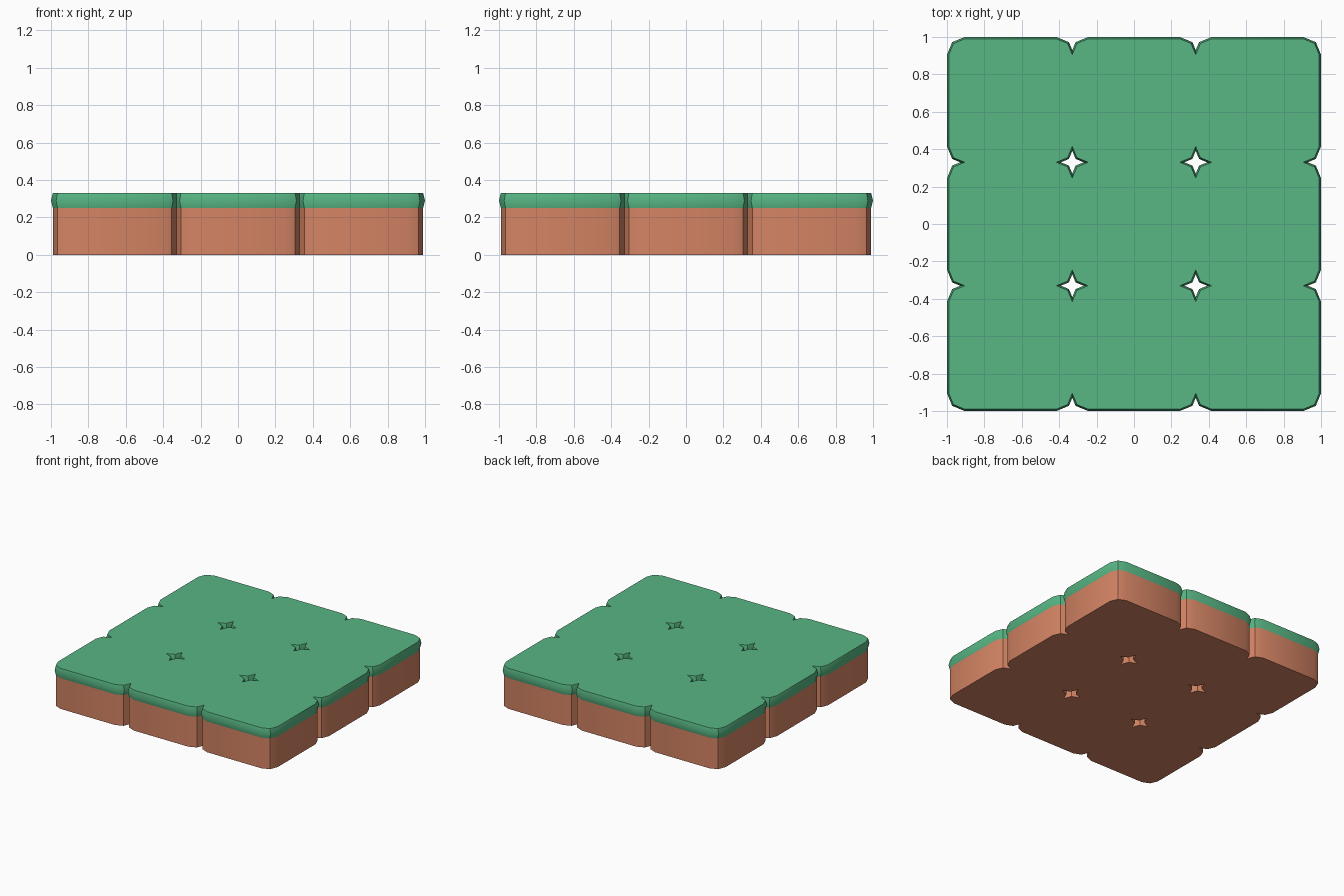
import bpy, bmesh, math

if "Cube" in bpy.data.objects:
    bpy.data.objects.remove(bpy.data.objects["Cube"])

H, R = 0.33, 0.085          # tile half size and corner radius
C = H - R                   # corner arc centre
RINGS = [(0.0, 0.0), (0.25, 0.0), (0.29, 0.01), (0.33, 0.0)]   # height, bulge
DIRS = [(1, 0), (0, 1), (-1, 0), (0, -1)]


def srgb(r, g, b):
    f = lambda v: v / 12.92 if v <= 0.04045 else ((v + 0.055) / 1.055) ** 2.4
    return (f(r / 255), f(g / 255), f(b / 255), 1)


def material(name, col):
    m = bpy.data.materials.new(name)
    m.diffuse_color = col
    m.use_nodes = True
    m.node_tree.nodes["Principled BSDF"].inputs["Base Color"].default_value = m.diffuse_color
    return m


def outline(bulge, joined):
    """Rounded square; a bulging corner is clipped where a neighbour tile joins."""
    m = C + (R + bulge) * math.sqrt(0.5)
    slide = C + (m - C) * bulge / (H + bulge - m)
    pts = []
    for k in range(4):
        a = (H, slide) if joined[k] else (H + bulge, C)
        b = (slide, H) if joined[(k + 1) % 4] else (C, H + bulge)
        ux, uy = DIRS[k]
        for x, y in (a, (m, m), b):
            pts.append((x * ux - y * uy, x * uy + y * ux))
    return pts


bm = bmesh.new()
for i in (-1, 0, 1):
    for j in (-1, 0, 1):
        joined = [abs(i + dx) <= 1 and abs(j + dy) <= 1 for dx, dy in DIRS]
        rings = [[bm.verts.new((x + i * 2 * H, y + j * 2 * H, z))
                  for x, y in outline(o, joined)] for z, o in RINGS]
        # Flat underside and grass top
        bm.faces.new(rings[0][::-1])
        bm.faces.new(rings[-1]).material_index = 1
        # Side walls, left out where two tiles join
        for lvl in range(3):
            lo, hi = rings[lvl], rings[lvl + 1]
            for n in range(12):
                if n % 3 == 2 and joined[(n // 3 + 1) % 4]:
                    continue
                q = (n + 1) % 12
                f = bm.faces.new((lo[n], lo[q], hi[q], hi[n]))
                f.material_index = 1 if lvl else 0

bmesh.ops.remove_doubles(bm, verts=bm.verts, dist=0.0005)
# Crisp line between dirt and grass
for e in bm.edges:
    if len({f.material_index for f in e.link_faces}) > 1:
        e.smooth = False

me = bpy.data.meshes.new("grass_block")
bm.to_mesh(me)
bm.free()
me.materials.append(material("dirt_brown", srgb(212, 132, 100)))
me.materials.append(material("grass_green", srgb(88, 182, 132)))
ob = bpy.data.objects.new("grass_block", me)
bpy.context.collection.objects.link(ob)
bpy.context.view_layer.objects.active = ob
ob.select_set(True)
bpy.ops.object.shade_smooth_by_angle(angle=math.radians(30))
